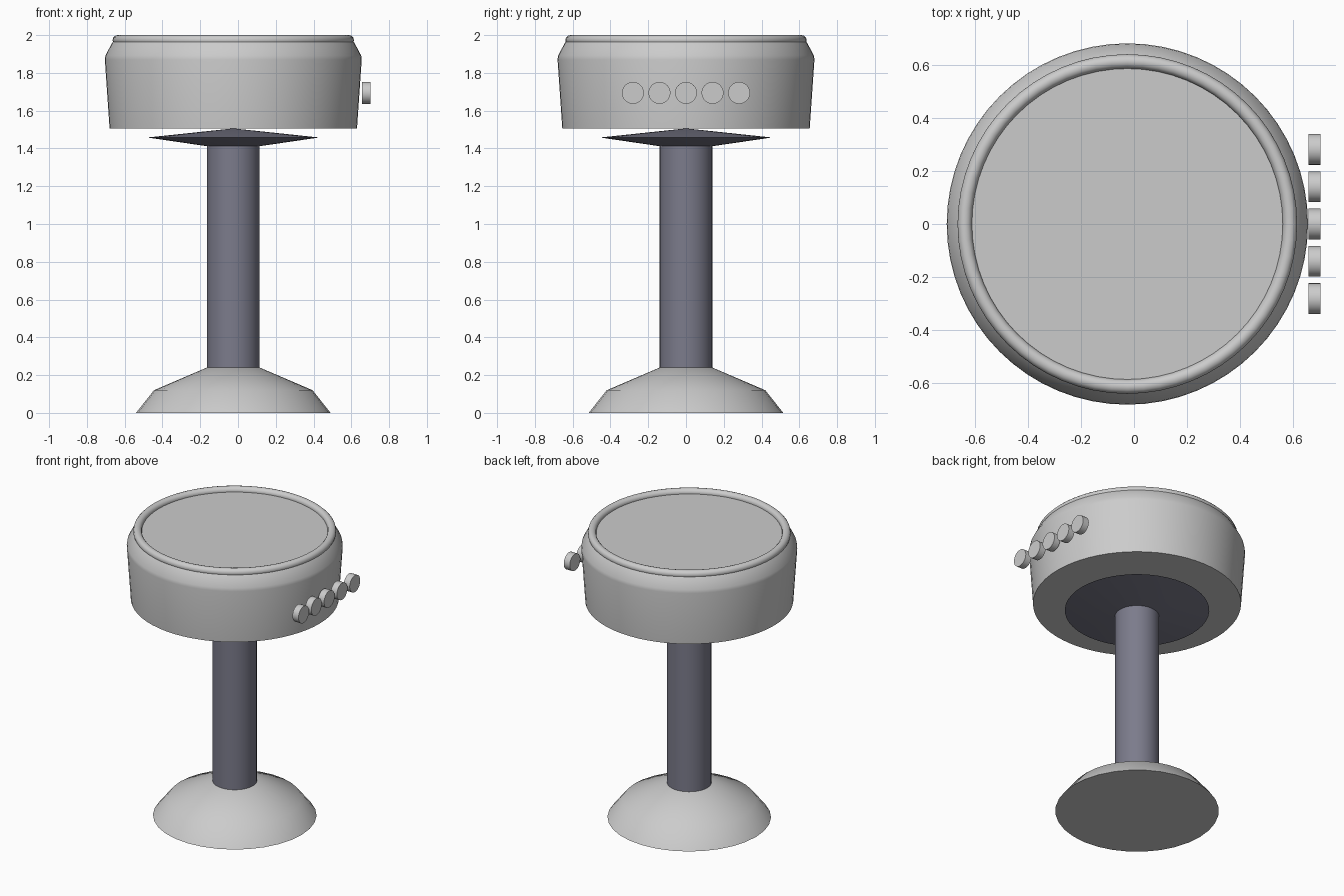
import bpy, bmesh, math
from mathutils import Matrix, Vector

if "Cube" in bpy.data.objects:
    bpy.data.objects.remove(bpy.data.objects["Cube"])

AXIS_X = -0.025  # the body sits slightly left because the buttons stick out right


def finish(obj, angle=35):
    bpy.ops.object.select_all(action='DESELECT')
    obj.select_set(True)
    bpy.context.view_layer.objects.active = obj
    bpy.ops.object.shade_smooth_by_angle(angle=math.radians(angle))


def lathe(name, profile, segments, mat=None):
    """Spin an (r, z) profile around the vertical body axis."""
    bm = bmesh.new()
    verts = [bm.verts.new((r, 0, z)) for r, z in profile]
    edges = [bm.edges.new(p) for p in zip(verts, verts[1:])]
    bmesh.ops.spin(bm, geom=verts + edges, cent=(0, 0, 0), axis=(0, 0, 1),
                   angle=2 * math.pi, steps=segments, use_merge=True)
    bmesh.ops.remove_doubles(bm, verts=bm.verts, dist=1e-5)
    bmesh.ops.recalc_face_normals(bm, faces=bm.faces)
    mesh = bpy.data.meshes.new(name)
    bm.to_mesh(mesh)
    bm.free()
    obj = bpy.data.objects.new(name, mesh)
    obj.location.x = AXIS_X
    bpy.context.collection.objects.link(obj)
    if mat:
        mesh.materials.append(mat)
    finish(obj)
    return obj


dark = bpy.data.materials.new("dark_metal")
dark.diffuse_color = (0.2, 0.2, 0.26, 1)
dark.use_nodes = True
dark.node_tree.nodes["Principled BSDF"].inputs["Base Color"].default_value = dark.diffuse_color

# Flared foot
lathe("base", [(0, 0), (0.515, 0), (0.42, 0.12), (0.14, 0.24), (0, 0.24)], 32)

# Post and the double-cone flange under the drum
lathe("column", [(0, 0.2), (0.14, 0.2), (0.14, 1.43), (0, 1.43)], 32, dark)
lathe("flange", [(0, 1.41), (0.14, 1.412), (0.455, 1.458), (0, 1.506)], 48, dark)

# Drum-shaped head
lathe("head", [(0, 1.506), (0.655, 1.506), (0.68, 1.87), (0.677, 1.892),
               (0.642, 1.958), (0.632, 1.97), (0, 1.97)], 64)

# Rounded rim around the top
bpy.ops.mesh.primitive_torus_add(major_radius=0.612, minor_radius=0.027,
                                 major_segments=64, minor_segments=12,
                                 location=(AXIS_X, 0, 1.973))
rim = bpy.context.object
rim.name = "top_rim"
finish(rim)

# Row of round buttons on the right side
for i in range(5):
    bpy.ops.mesh.primitive_cylinder_add(vertices=32, radius=0.058, depth=0.046,
                                        location=(0.679, (i - 2) * 0.1405, 1.694),
                                        rotation=(0, math.pi / 2, 0))
    button = bpy.context.object
    button.name = f"button_{i + 1}"
    finish(button)
